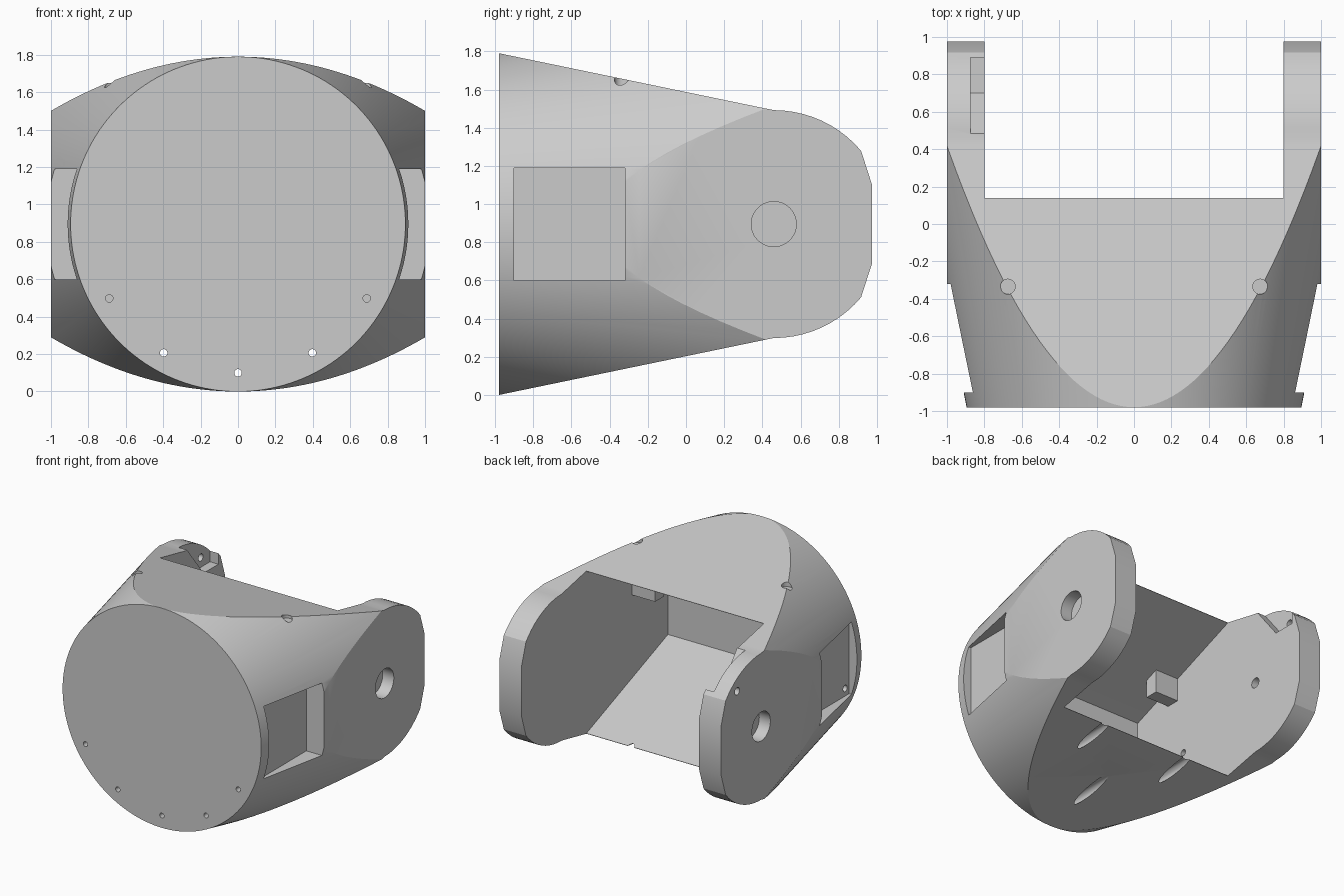
import bpy, bmesh, math
from mathutils import Matrix, Vector

cube = bpy.data.objects.get("Cube")
if cube:
    bpy.data.objects.remove(cube, do_unlink=True)

MID = 0.895          # height of the centre line
FRONT = -0.98        # front plate position

grey = bpy.data.materials.new("light_grey")
grey.use_nodes = True
grey.diffuse_color = (0.6, 0.6, 0.6, 1)
grey.node_tree.nodes["Principled BSDF"].inputs["Base Color"].default_value = (0.6, 0.6, 0.6, 1)


def finish(name, bm):
    bmesh.ops.recalc_face_normals(bm, faces=bm.faces[:])
    mesh = bpy.data.meshes.new(name)
    bm.to_mesh(mesh)
    bm.free()
    mesh.materials.append(grey)
    ob = bpy.data.objects.new(name, mesh)
    bpy.context.collection.objects.link(ob)
    return ob


def prism(name, profile, x0, x1):
    """Side profile of (y, z) points swept from x0 to x1."""
    bm = bmesh.new()
    face = bm.faces.new([bm.verts.new((x0, y, z)) for y, z in profile])
    out = bmesh.ops.extrude_face_region(bm, geom=[face])
    moved = [v for v in out["geom"] if isinstance(v, bmesh.types.BMVert)]
    bmesh.ops.translate(bm, verts=moved, vec=(x1 - x0, 0, 0))
    return finish(name, bm)


def box(name, x0, x1, y0, y1, z0, z1):
    return prism(name, [(y0, z0), (y1, z0), (y1, z1), (y0, z1)], x0, x1)


def rod(name, start, end, r0, r1=None, sides=32):
    """Cylinder or cone between two points."""
    a, b = Vector(start), Vector(end)
    bm = bmesh.new()
    bmesh.ops.create_cone(bm, cap_ends=True, segments=sides, radius1=r0,
                          radius2=r0 if r1 is None else r1, depth=(b - a).length)
    turn = (b - a).to_track_quat("Z", "Y").to_matrix().to_4x4()
    bm.transform(Matrix.Translation((a + b) / 2) @ turn)
    return finish(name, bm)


def combine(target, tool, operation="DIFFERENCE"):
    """Apply a boolean and discard the tool."""
    mod = target.modifiers.new("cut", "BOOLEAN")
    mod.operation, mod.object, mod.solver = operation, tool, "EXACT"
    deps = bpy.context.evaluated_depsgraph_get()
    mesh = bpy.data.meshes.new_from_object(target.evaluated_get(deps))
    target.modifiers.clear()
    target.data = mesh
    bpy.data.objects.remove(tool, do_unlink=True)


# Main shell: a widening cone trimmed by the wedge-shaped side profile
body = rod("bracket_body", (0, FRONT, MID), (0, 1.0, MID), 0.895, 1.283, sides=160)
arc = [(0.46 + 0.597 * math.cos(math.radians(a)), MID + 0.597 * math.sin(math.radians(a)))
       for a in range(90, 38, -5)]
upper = [(-1.1, 1.815), (0.42, 1.5)] + arc + [(0.975, 1.1)]
lower = [(y, 2 * MID - z) for y, z in reversed(upper)]
combine(body, prism("side_trim", upper + lower, -1, 1), "INTERSECT")

# Space between the arms, continuing forward as a tapering cavity
top = [(1.2, 2), (0.14, 2), (0.14, 1.555), (-0.82, 1.185), (-0.91, 1.15)]
cavity = top + [(y, 2 * MID - z) for y, z in reversed(top)]
combine(body, prism("cavity", cavity, -0.8, 0.8))

for s in (-1, 1):
    # Bosses on the inner walls
    combine(body, box("boss", s * 0.59, s * 0.82, -0.555, -0.445, 1.14, 1.4), "UNION")
    # Motor recess with its opening and screw holes
    combine(body, box("recess", s * 0.84, s * 1.2, -0.9, -0.32, 0.6, 1.19))
    combine(body, rod("motor_hole", (s * 0.7, -0.61, MID), (s * 1.1, -0.61, MID), 0.2, sides=64))
    for y in (-0.85, -0.38):
        for z in (0.662, 1.13):
            combine(body, rod("motor_screw", (s * 0.7, y, z), (s * 1.1, y, z), 0.026))
    # Boss screw with countersunk head
    combine(body, rod("boss_screw", (s * 0.4, -0.5, 1.19), (s * 1.1, -0.5, 1.19), 0.02))
    combine(body, rod("boss_head", (s * 0.85, -0.5, 1.19), (s * 1.1, -0.5, 1.19), 0.052))
    # Pivot hub
    combine(body, rod("pivot_hole", (s * 0.7, 0.46, MID), (s * 1.1, 0.46, MID), 0.042))
    combine(body, rod("pivot_seat", (s * 0.9, 0.46, MID), (s * 1.1, 0.46, MID), 0.118, sides=48))
    # Screw head seats on the upper shoulders
    combine(body, rod("shoulder_seat", (s * 0.675, -0.335, 1.625), (s * 0.675, -0.335, 1.9), 0.04))

# Ring of front plate screws, with head channels running back through the shell
for i in range(12):
    a = math.radians(30 * i)
    x, z = 0.795 * math.cos(a), MID + 0.795 * math.sin(a)
    combine(body, rod("plate_screw", (x, -1.1, z), (x, -0.8, z), 0.02))
    if abs(x) < 0.75:
        combine(body, rod("head_channel", (x, -0.84, z), (x, 0.3, z), 0.04))

# Pocket and small screw hole in the arm on the -x side
pocket = [(0.47, 1.51), (0.7, 1.22), (0.89, 1.22), (0.89, 1.6), (0.47, 1.6)]
combine(body, prism("arm_pocket", pocket, -0.875, -0.7))
combine(body, rod("pocket_screw", (-1.1, 0.77, 1.3), (-0.8, 0.77, 1.3), 0.03))

bpy.ops.object.select_all(action="DESELECT")
body.select_set(True)
bpy.context.view_layer.objects.active = body
bpy.ops.object.shade_smooth_by_angle(angle=math.radians(20))
